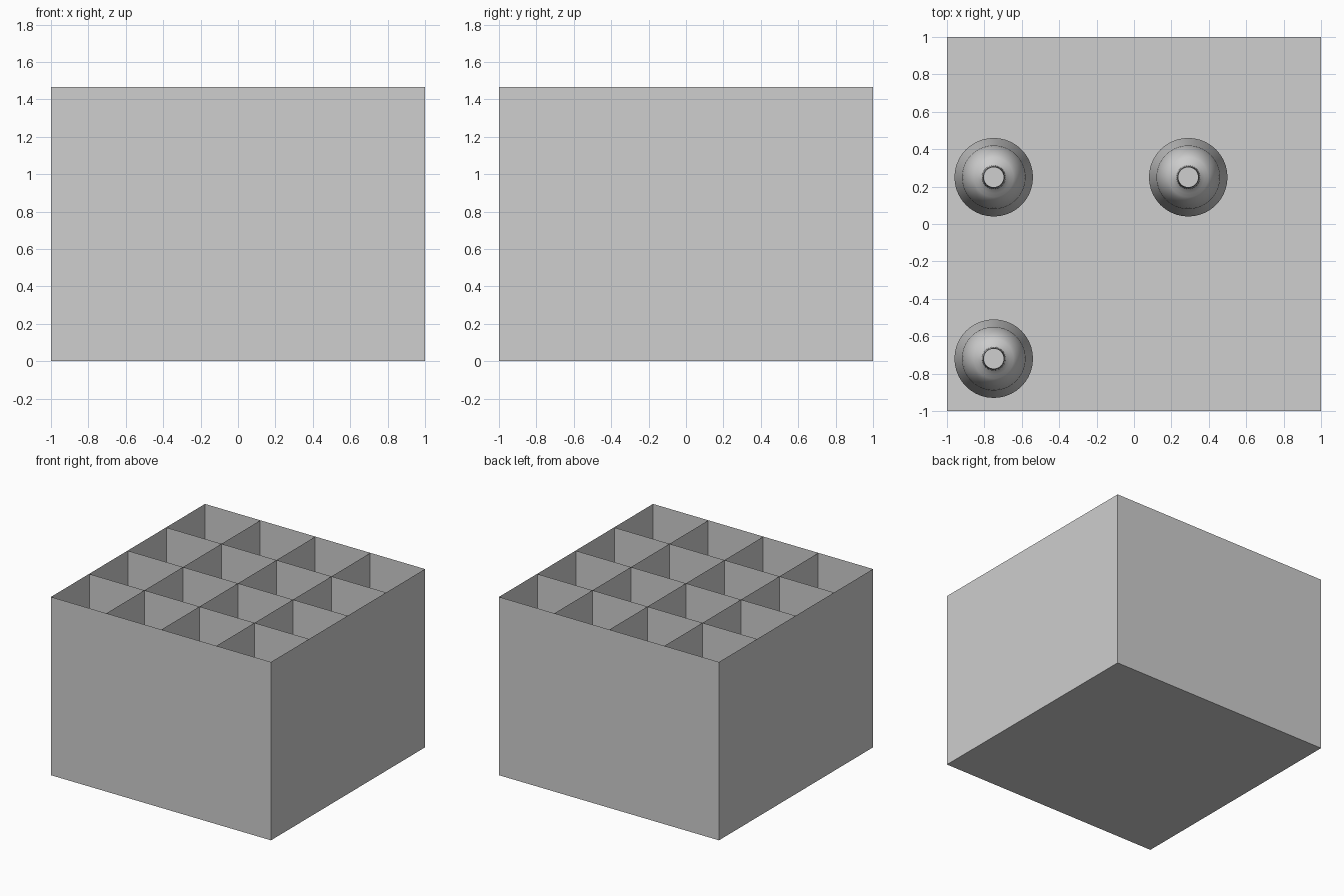
import bpy, bmesh, math

if "Cube" in bpy.data.objects:
    bpy.data.objects.remove(bpy.data.objects["Cube"])

HEIGHT = 1.465

grey = bpy.data.materials.new("plain_grey")
grey.diffuse_color = (0.62, 0.62, 0.62, 1)
grey.use_nodes = True
grey.node_tree.nodes["Principled BSDF"].inputs["Base Color"].default_value = grey.diffuse_color


def finish(name, bm):
    mesh = bpy.data.meshes.new(name)
    bm.to_mesh(mesh)
    bm.free()
    mesh.materials.append(grey)
    obj = bpy.data.objects.new(name, mesh)
    bpy.context.collection.objects.link(obj)
    return obj


def sheet(name, a, b, height):
    """Thin upright card sheet from floor point a to floor point b."""
    bm = bmesh.new()
    corners = [(*a, 0), (*b, 0), (*b, height), (*a, height)]
    bm.faces.new([bm.verts.new(c) for c in corners])
    return finish(name, bm)


# Open-topped box: floor and four thin walls
bm = bmesh.new()
bmesh.ops.create_cube(bm, size=1)
for v in bm.verts:
    v.co = (v.co.x * 2, v.co.y * 2, (v.co.z + 0.5) * HEIGHT)
top = [f for f in bm.faces if f.normal.z > 0.9]
bmesh.ops.delete(bm, geom=top, context='FACES_ONLY')
finish("crate_box", bm)

# Dividers making four by four compartments
for i, p in enumerate((-0.5, 0, 0.5)):
    sheet(f"cross_divider_{i}", (-1, p), (1, p), HEIGHT - 0.003)
    sheet(f"long_divider_{i}", (p, -1), (p, 1), HEIGHT - 0.003)

# Bottle profile as (radius, height): base, body, tapered waist, dome, neck
PROFILE = [(0, 0.005), (0.18, 0.005), (0.21, 0.04), (0.21, 0.45), (0.172, 0.62)]
for k in range(1, 8):
    t = k / 8 * math.pi / 2
    PROFILE.append((0.065 + 0.107 * math.cos(t), 0.62 + 0.24 * math.sin(t)))
PROFILE += [(0.063, 0.88), (0.058, 1.12), (0.055, 1.2), (0, 1.2)]


def bottle(name, x, y):
    bm = bmesh.new()
    verts = [bm.verts.new((r, 0, z)) for r, z in PROFILE]
    edges = [bm.edges.new(pair) for pair in zip(verts, verts[1:])]
    bmesh.ops.spin(bm, geom=verts + edges, cent=(0, 0, 0), axis=(0, 0, 1),
                   angle=math.tau, steps=40)
    bmesh.ops.remove_doubles(bm, verts=bm.verts[:], dist=0.0005)
    bmesh.ops.recalc_face_normals(bm, faces=bm.faces[:])
    obj = finish(name, bm)
    obj.location = (x, y, 0)
    bpy.ops.object.select_all(action='DESELECT')
    obj.select_set(True)
    bpy.context.view_layer.objects.active = obj
    bpy.ops.object.shade_smooth_by_angle(angle=math.radians(30))


# Three bottles left in the crate
bottle("bottle_back_left", -0.75, 0.25)
bottle("bottle_back_right", 0.29, 0.25)
bottle("bottle_front_left", -0.75, -0.72)
